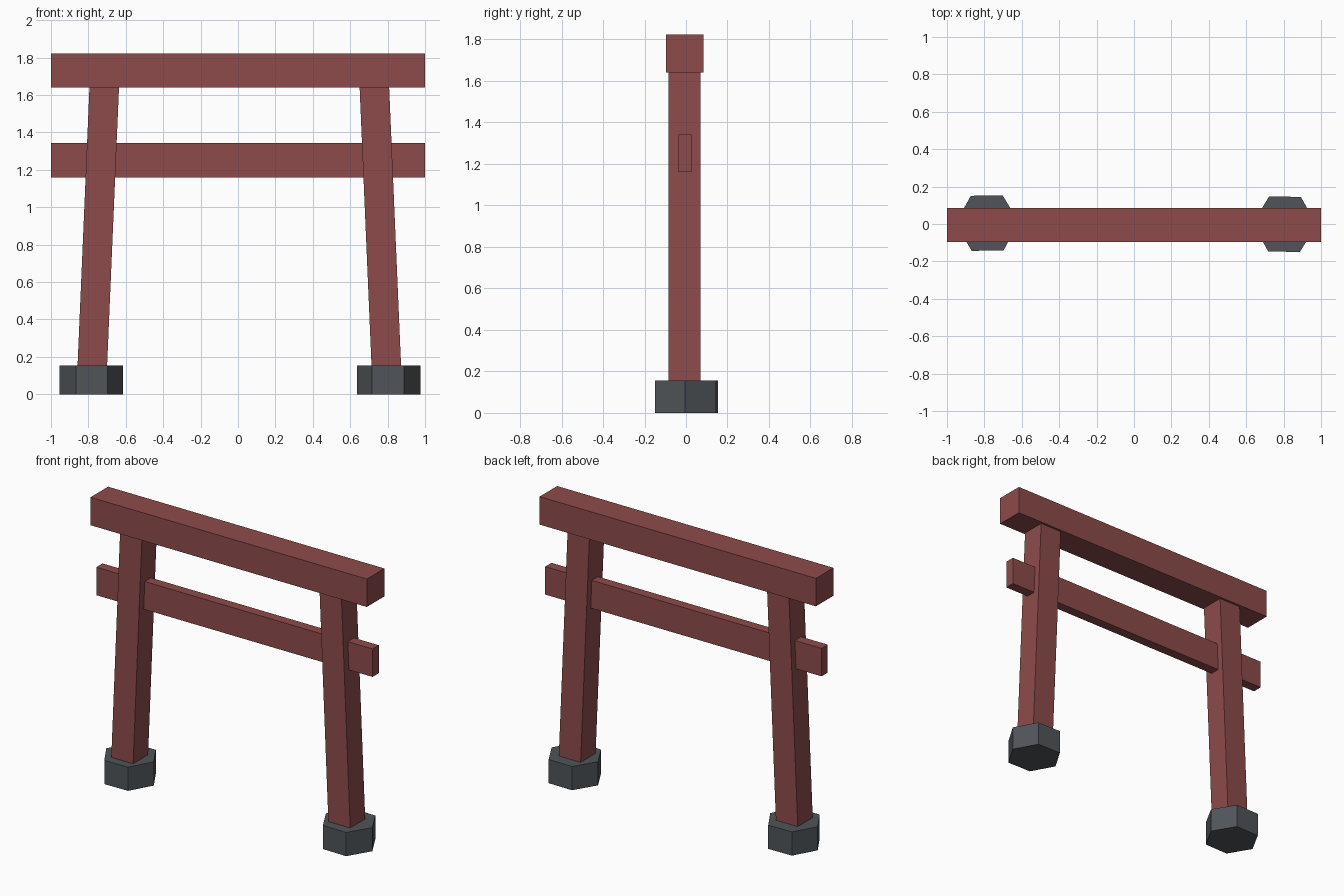
import bpy, bmesh
from math import radians
from mathutils import Matrix, Vector

if "Cube" in bpy.data.objects:
    bpy.data.objects.remove(bpy.data.objects["Cube"])


def material(name, color):
    mat = bpy.data.materials.new(name)
    mat.diffuse_color = color
    mat.use_nodes = True
    mat.node_tree.nodes["Principled BSDF"].inputs["Base Color"].default_value = mat.diffuse_color
    return mat


def add_object(name, bm, mat):
    bmesh.ops.recalc_face_normals(bm, faces=bm.faces)
    mesh = bpy.data.meshes.new(name)
    bm.to_mesh(mesh)
    bm.free()
    mesh.materials.append(mat)
    obj = bpy.data.objects.new(name, mesh)
    bpy.context.collection.objects.link(obj)
    return obj


def box(name, low, high, mat, shear=0.0):
    """Box between two corners; its top is shifted along x by shear."""
    low, high = Vector(low), Vector(high)
    bm = bmesh.new()
    bmesh.ops.create_cube(bm, size=1)
    for v in bm.verts:
        top = v.co.z > 0
        v.co = (low + high) / 2 + v.co * (high - low)
        if top:
            v.co.x += shear
    return add_object(name, bm, mat)


def footing(name, x, y, angle, mat):
    """Six-sided stone block."""
    height = 0.155
    bm = bmesh.new()
    place = Matrix.Translation((x, y, height / 2)) @ Matrix.Rotation(radians(angle), 4, 'Z')
    # cone vertices start on the y axis, so turn a corner towards x
    bmesh.ops.create_cone(bm, cap_ends=True, segments=6, radius1=0.17, radius2=0.17,
                          depth=height, matrix=place @ Matrix.Rotation(radians(90), 4, 'Z'))
    return add_object(name, bm, mat)


red = material("red_wood", (0.27, 0.07, 0.07, 1))
stone = material("dark_stone", (0.08, 0.09, 0.1, 1))

# Crossbeams
box("top_beam", (-1, -0.096, 1.64), (1, 0.085, 1.823), red)
box("lower_beam", (-1, -0.037, 1.16), (1, 0.027, 1.343), red)

# Posts leaning inwards, standing on the footings
for side, x in (("left", -0.779), ("right", 0.793)):
    lean = 0.064 if side == "left" else -0.064
    box(side + "_post", (x - 0.079, -0.085, 0.15), (x + 0.079, 0.07, 1.645), red, lean)

# Stone footings, each turned slightly
footing("left_footing", -0.785, 0.005, 1, stone)
footing("right_footing", 0.805, -0.001, -1, stone)
